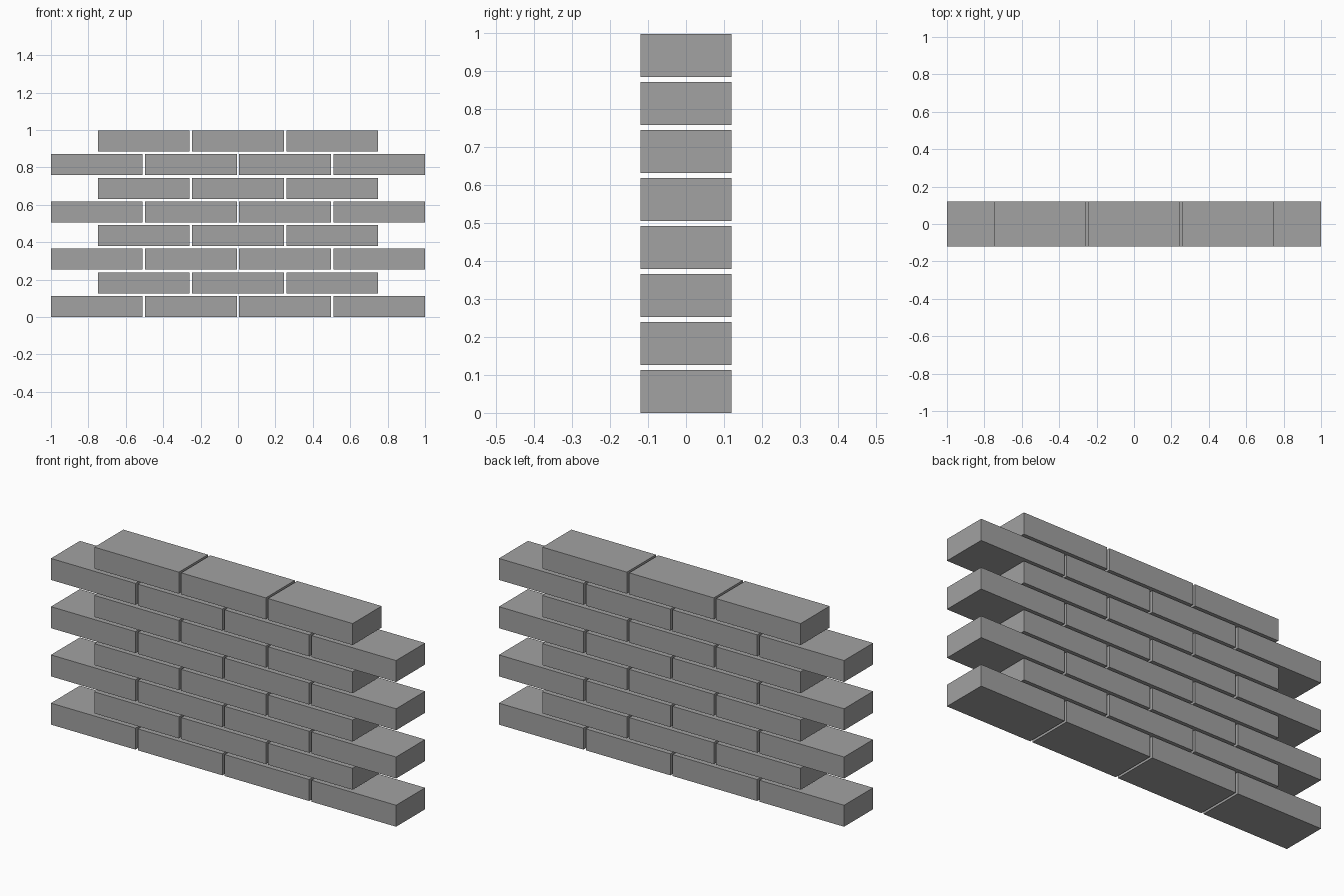
import bpy

cube = bpy.data.objects.get("Cube")
if cube:
    bpy.data.objects.remove(cube, do_unlink=True)

# Single grey for all bricks
grey = bpy.data.materials.new("brick_grey")
grey.use_nodes = True
colour = (0.36, 0.36, 0.36, 1)
grey.diffuse_color = colour
grey.node_tree.nodes["Principled BSDF"].inputs["Base Color"].default_value = colour

LENGTH, DEPTH, HEIGHT = 0.49, 0.24, 0.1125
PITCH_X = (2 - LENGTH) / 3
PITCH_Z = 0.1263
COURSES = 8


def brick(name, x, z):
    bpy.ops.mesh.primitive_cube_add(size=1, location=(x, 0, z))
    ob = bpy.context.object
    ob.name = name
    ob.scale = (LENGTH, DEPTH, HEIGHT)
    bpy.ops.object.transform_apply(location=False, rotation=False, scale=True)
    ob.data.materials.append(grey)


# Running bond: courses of four and three bricks alternate, with open joints
for course in range(COURSES):
    count = 4 - course % 2
    for i in range(count):
        x = (i - (count - 1) / 2) * PITCH_X
        brick(f"brick_course_{course + 1}_{i + 1}", x, HEIGHT / 2 + course * PITCH_Z)
